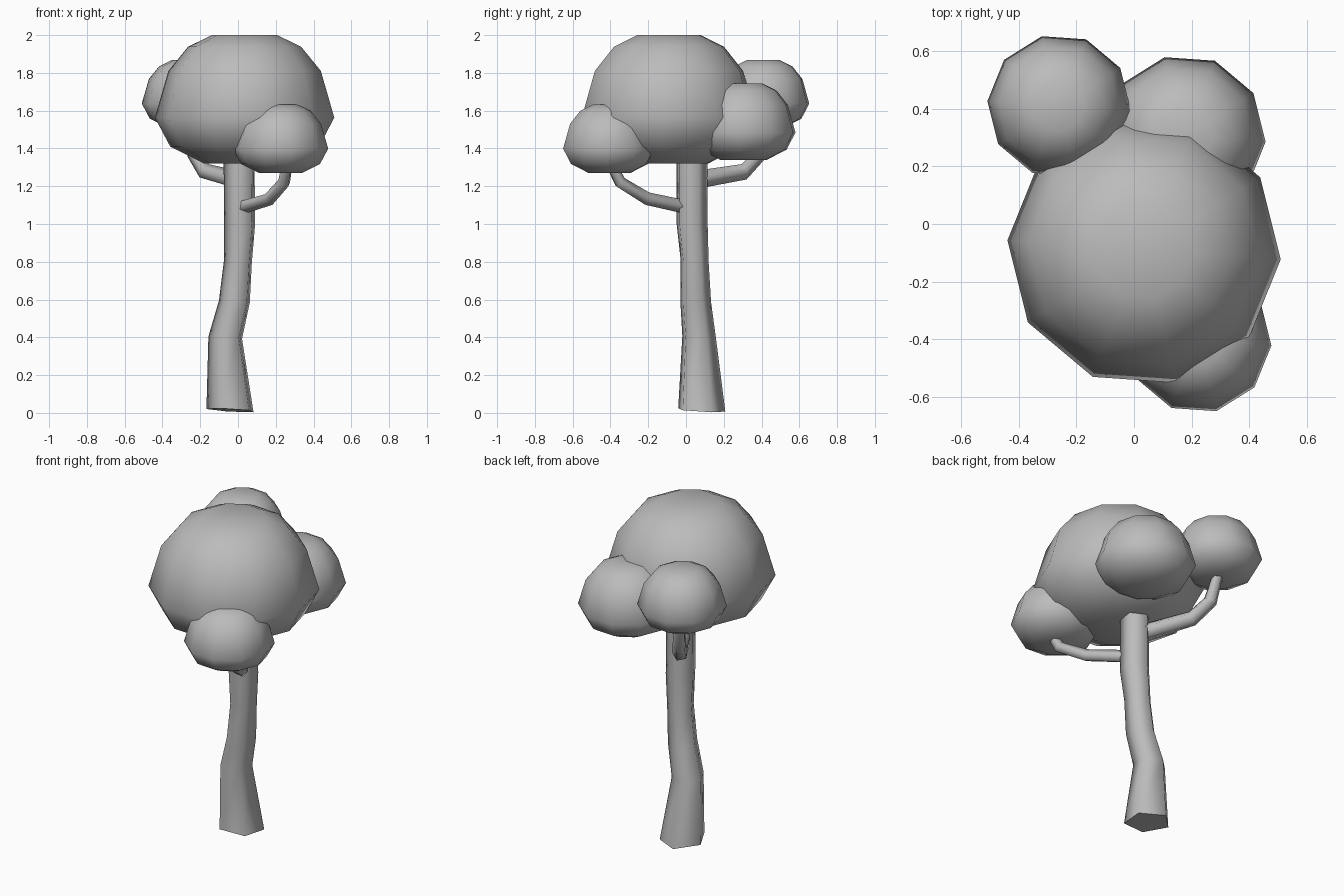
import bpy, bmesh, math
from mathutils import Vector

cube = bpy.data.objects.get("Cube")
if cube:
    bpy.data.objects.remove(cube, do_unlink=True)

GREY = (0.5, 0.5, 0.5, 1)
clay = bpy.data.materials.new("plain_grey")
clay.diffuse_color = GREY
clay.use_nodes = True
clay.node_tree.nodes["Principled BSDF"].inputs["Base Color"].default_value = GREY


def skin(name, rings, smooth_angle):
    """Bridge a stack of vertex rings into a closed, smooth-shaded object."""
    bm = bmesh.new()
    loops = [[bm.verts.new(p) for p in ring] for ring in rings]
    n = len(loops[0])
    for low, high in zip(loops, loops[1:]):
        for i in range(n):
            j = (i + 1) % n
            bm.faces.new((low[i], low[j], high[j], high[i]))
    bm.faces.new(loops[0][::-1])
    bm.faces.new(loops[-1])
    mesh = bpy.data.meshes.new(name)
    bm.to_mesh(mesh)
    bm.free()
    mesh.materials.append(clay)
    obj = bpy.data.objects.new(name, mesh)
    bpy.context.collection.objects.link(obj)
    bpy.ops.object.select_all(action="DESELECT")
    obj.select_set(True)
    bpy.context.view_layer.objects.active = obj
    bpy.ops.object.shade_smooth_by_angle(angle=math.radians(smooth_angle))
    return obj


def ring(centre, radius, sides, phase, axis=Vector((0, 0, 1))):
    turn = Vector((0, 0, 1)).rotation_difference(axis)
    angles = [math.radians(phase) + math.tau * i / sides for i in range(sides)]
    return [Vector(centre) + turn @ Vector((radius * math.cos(a), radius * math.sin(a), 0))
            for a in angles]


def branch(name, path, radii):
    points = [Vector(p) for p in path]
    last = len(points) - 1
    rings = [ring(p, r, 5, -45, points[min(i + 1, last)] - points[max(i - 1, 0)])
             for i, (p, r) in enumerate(zip(points, radii))]
    return skin(name, rings, 80)


# Foliage: squashed ten-sided domes with a flat crown and underside
DOME = [(0.45, 0), (0.83, 0.19), (1, 0.51), (0.85, 1.03), (0.63, 1.3), (0.36, 1.43)]


def foliage(name, x, y, base, radius):
    rings = [ring((x, y, base + h * radius), r * radius, 10, -4) for r, h in DOME]
    return skin(name, rings, 80)


foliage("main_foliage", 0.035, -0.09, 1.32, 0.476)
foliage("front_foliage", 0.225, -0.405, 1.27, 0.253)
foliage("back_left_foliage", 0.175, 0.305, 1.34, 0.283)
foliage("back_right_foliage", -0.26, 0.41, 1.51, 0.25)

# Trunk: bent five-sided column with a slightly slanted foot
TRUNK = [(-0.036, 0.077, 0.014, 0.133), (-0.063, 0.065, 0.4, 0.095),
         (-0.015, 0.047, 0.59, 0.087), (0.003, 0.042, 0.8, 0.079),
         (0.012, 0.028, 1.0, 0.088), (0.01, 0.028, 1.4, 0.087)]
slant = Vector((0.06, 0.06, 1))
skin("trunk", [ring(p[:3], p[3], 5, -45, slant) for p in TRUNK], 80)

# Branches reaching up into the smaller foliage
branch("front_branch", [(0.02, 0.0, 1.09), (0.17, -0.21, 1.135),
                        (0.245, -0.35, 1.22), (0.27, -0.42, 1.36)],
       [0.038, 0.036, 0.034, 0.028])
branch("back_branch", [(-0.02, 0.06, 1.235), (-0.17, 0.3, 1.275),
                       (-0.23, 0.39, 1.37), (-0.26, 0.43, 1.56)],
       [0.05, 0.045, 0.04, 0.03])
